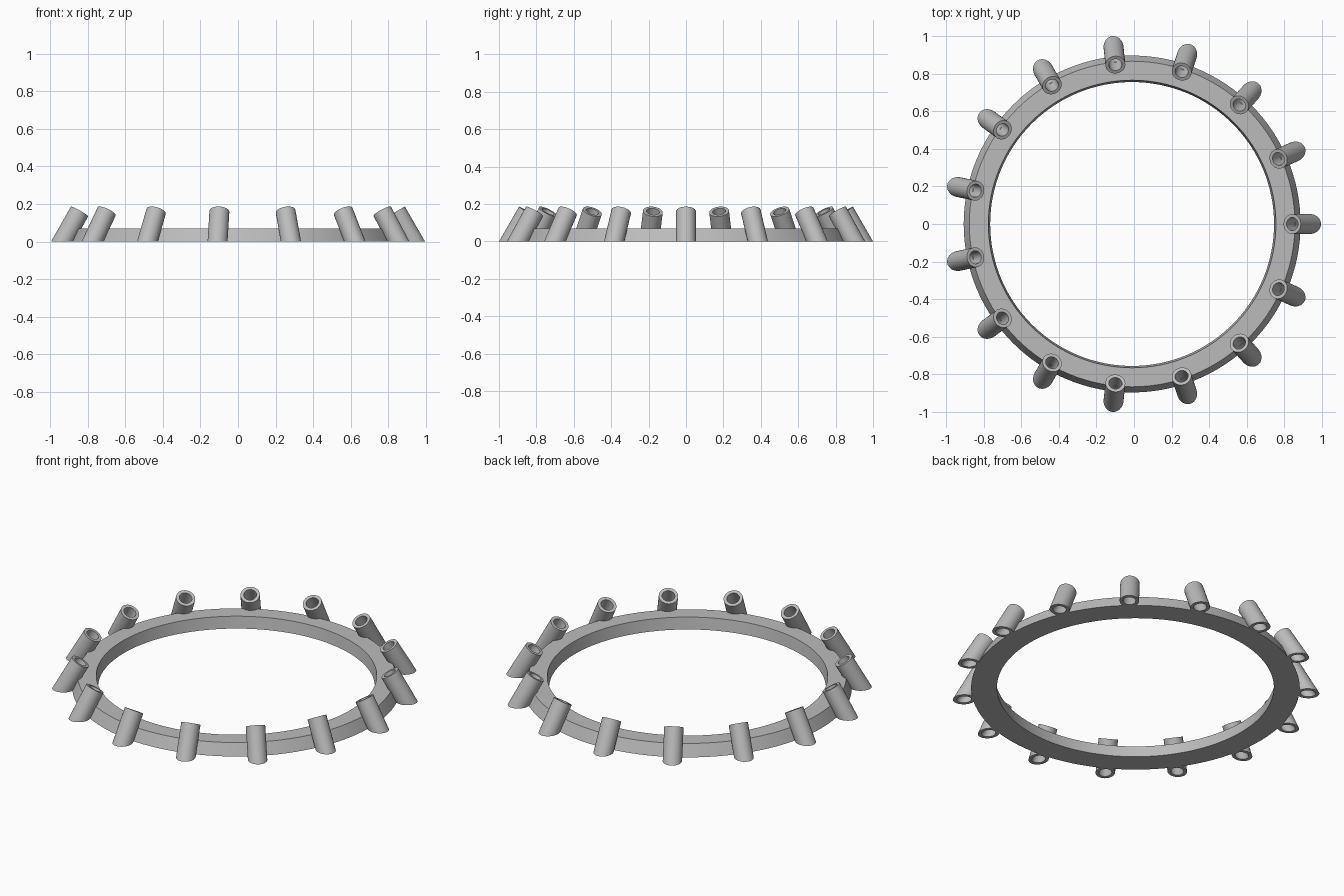
import bpy
import bmesh
from math import sin, cos, tan, pi, radians
from mathutils import Vector

old = bpy.data.objects.get("Cube")
if old:
    bpy.data.objects.remove(old, do_unlink=True)

CENTRE_X = -0.01
TUBES = 15
TILT = radians(30)
FOOT = 0.944          # radius at which tube axes meet the ground
TOP_Z = 0.16          # height of the tube axis at its upper end
TUBE_R, BORE_R = 0.053, 0.035

grey = bpy.data.materials.new("plain grey")
grey.use_nodes = True
grey.diffuse_color = (0.5, 0.5, 0.5, 1)
grey.node_tree.nodes["Principled BSDF"].inputs["Base Color"].default_value = (0.5, 0.5, 0.5, 1)


def closed_loft(name, loops):
    """Skin a list of equal loops, joining the last one back to the first."""
    bm = bmesh.new()
    rows = [[bm.verts.new(p) for p in loop] for loop in loops]
    n = len(rows[0])
    for a, b in zip(rows, rows[1:] + rows[:1]):
        for i in range(n):
            j = (i + 1) % n
            bm.faces.new((a[i], a[j], b[j], b[i]))
    bmesh.ops.recalc_face_normals(bm, faces=bm.faces)
    mesh = bpy.data.meshes.new(name)
    bm.to_mesh(mesh)
    bm.free()
    mesh.materials.append(grey)
    return mesh


def place(name, mesh, turn=0.0):
    obj = bpy.data.objects.new(name, mesh)
    obj.location.x = CENTRE_X
    obj.rotation_euler.z = turn
    bpy.context.collection.objects.link(obj)
    return obj


def smooth(obj):
    bpy.ops.object.select_all(action="DESELECT")
    obj.select_set(True)
    bpy.context.view_layer.objects.active = obj
    bpy.ops.object.shade_smooth_by_angle(angle=radians(35))


def circle(radius, z, n=128):
    return [(radius * cos(2 * pi * i / n), radius * sin(2 * pi * i / n), z) for i in range(n)]


# Base ring with slightly sloping walls
profile = [(0.896, 0), (0.866, 0.07), (0.765, 0.07), (0.755, 0)]
smooth(place("base_ring", closed_loft("base_ring", [circle(r, z) for r, z in profile])))

# Leaning tube: square cut at the top, level cut at the ground
axis = Vector((-sin(TILT), 0, cos(TILT)))
across = Vector((cos(TILT), 0, sin(TILT)))
side = Vector((0, 1, 0))


def tube_loop(radius, at_top, n=40):
    points = []
    for i in range(n):
        a = 2 * pi * i / n
        along = TOP_Z / cos(TILT) if at_top else -radius * cos(a) * tan(TILT)
        points.append(Vector((FOOT, 0, 0)) + radius * (cos(a) * across + sin(a) * side) + along * axis)
    return points


tube = closed_loft("tube", [tube_loop(TUBE_R, False), tube_loop(TUBE_R, True),
                            tube_loop(BORE_R, True), tube_loop(BORE_R, False)])

# Tubes evenly spaced around the ring, sharing one mesh
tubes = [place(f"tube_{k + 1}", tube, 2 * pi * k / TUBES) for k in range(TUBES)]
smooth(tubes[0])
